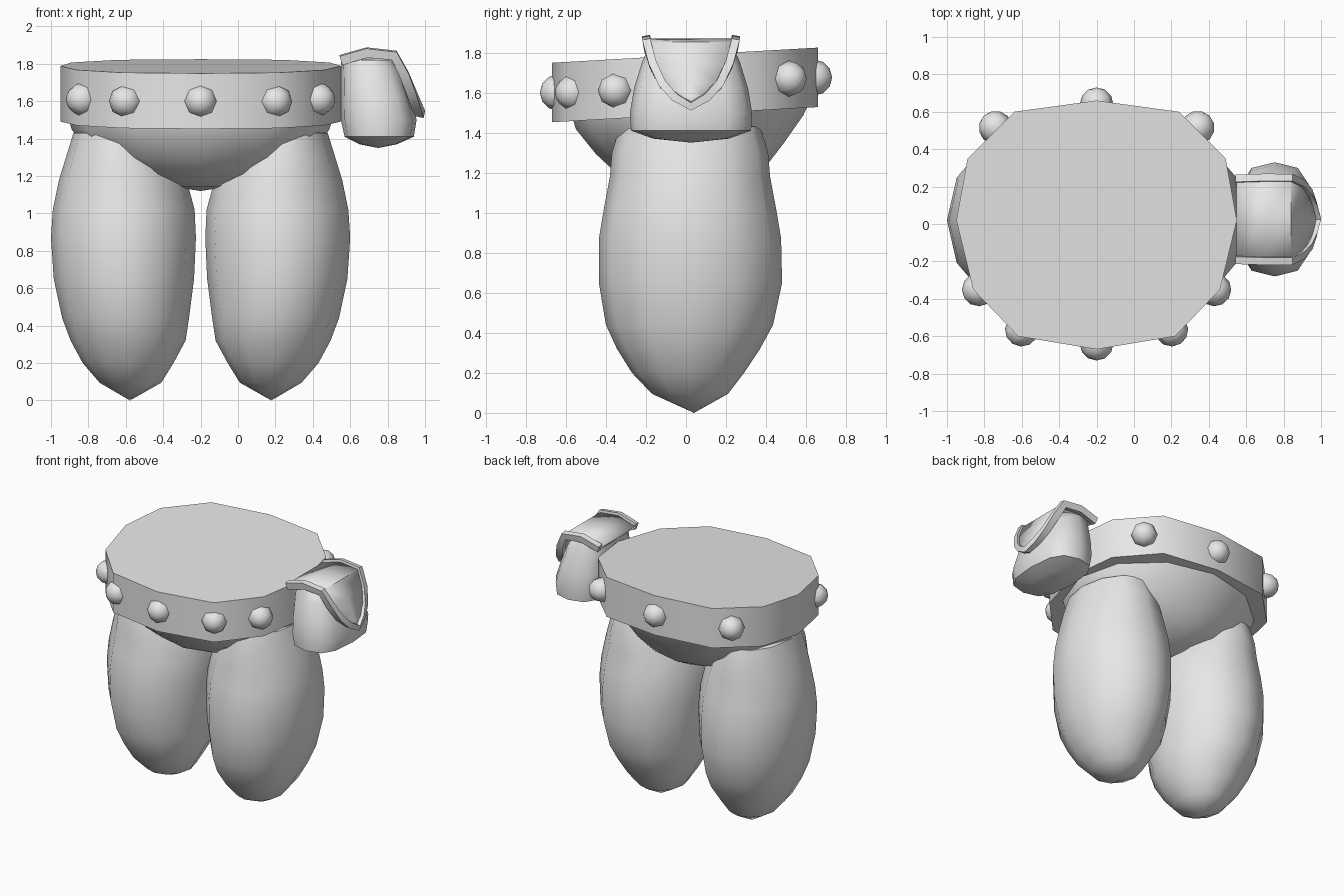
import bpy, bmesh, math
from mathutils import Vector

cube = bpy.data.objects.get("Cube")
if cube:
    bpy.data.objects.remove(cube, do_unlink=True)

grey = bpy.data.materials.new("plain grey")
grey.use_nodes = True
grey.diffuse_color = (0.8, 0.8, 0.8, 1)
grey.node_tree.nodes["Principled BSDF"].inputs["Base Color"].default_value = (0.8, 0.8, 0.8, 1)

MID = -0.2   # the body is symmetric about this x


def finish(name, bm, angle=50):
    bmesh.ops.recalc_face_normals(bm, faces=bm.faces)
    mesh = bpy.data.meshes.new(name)
    bm.to_mesh(mesh)
    bm.free()
    ob = bpy.data.objects.new(name, mesh)
    bpy.context.collection.objects.link(ob)
    mesh.materials.append(grey)
    bpy.ops.object.select_all(action='DESELECT')
    ob.select_set(True)
    bpy.context.view_layer.objects.active = ob
    bpy.ops.object.shade_smooth_by_angle(angle=math.radians(angle))
    return ob


def loft(name, rings, tips=(None, None), angle=50):
    """Skin a list of rings; each end closes to a tip point or a flat cap."""
    bm = bmesh.new()
    loops = [[bm.verts.new(p) for p in ring] for ring in rings]
    n = len(loops[0])
    for a, b in zip(loops, loops[1:]):
        for i in range(n):
            j = (i + 1) % n
            bm.faces.new((a[i], a[j], b[j], b[i]))
    for loop, tip in zip((loops[0], loops[-1]), tips):
        if tip is None:
            bm.faces.new(loop)
        else:
            t = bm.verts.new(tip)
            for i in range(n):
                bm.faces.new((loop[i], loop[(i + 1) % n], t))
    return finish(name, bm, angle)


def oval(x0, x1, y0, y1, z, tilt=0.0, square=1.0, n=12):
    """Oval ring filling a box, optionally squared off and rising toward the back."""
    pts = []
    for i in range(n):
        a = math.tau * i / n
        c, s = math.cos(a), math.sin(a)
        u = math.copysign(abs(c) ** square, c)
        v = math.copysign(abs(s) ** square, s)
        y = (y0 + y1) / 2 + v * (y1 - y0) / 2
        pts.append(((x0 + x1) / 2 + u * (x1 - x0) / 2, y, z + tilt * y))
    return pts


# Belt: twelve-sided band, slightly higher at the back
half = [(0, -.67), (.42, -.6), (.66, -.35), (.75, .02), (.69, .35), (.44, .6), (0, .66)]
outline = half + [(-x, y) for x, y in half[-2:0:-1]]
loft("belt", [[(MID + x, y, z + 0.057 * y) for x, y in outline] for z in (1.49, 1.787)])

# Hips: bowl under the belt that narrows to the crotch
loft("hips", [
    oval(-.91, .51, -.57, .62, 1.52, .06),
    oval(-.89, .49, -.55, .585, 1.45, .06),
    oval(-.8, .4, -.45, .49, 1.32, .06),
    oval(-.62, .22, -.36, .40, 1.22, .03),
    oval(-.36, -.04, -.2, .24, 1.145),
], (None, (MID, .02, 1.12)))

# Legs: z, outer and inner distance from the middle, front and back
leg = [(.095, .54, .21, -.17, .21), (.2, .63, .145, -.27, .29), (.32, .695, .08, -.345, .37),
       (.44, .74, .062, -.4, .435), (.65, .785, .035, -.435, .48), (.87, .8, .025, -.435, .475),
       (1.02, .79, .032, -.41, .45), (1.18, .757, .075, -.38, .42), (1.3, .72, .14, -.37, .41),
       (1.43, .68, .2, -.33, .37)]
for side, name in ((1, "left_leg"), (-1, "right_leg")):
    loft(name, [oval(MID + side * i, MID + side * o, f, b, z) for z, o, i, f, b in leg],
         ((MID + side * .378, .04, 0), (MID + side * .42, .02, 1.5)))


# Studs: faceted domes with the pole pointing outward
def stud(name, x, y, z):
    bm = bmesh.new()
    bmesh.ops.create_uvsphere(bm, u_segments=8, v_segments=6, radius=.09)
    turn = Vector((x, y * 1.1, 0)).to_track_quat('Z', 'Y')
    for v in bm.verts:
        v.co = turn @ v.co + Vector((MID + x, y, z))
    finish(name, bm)


for name, x, y, z in (("front_stud", 0, -.64, 1.6), ("front_side_stud", .4, -.565, 1.6),
                      ("side_stud", .63, -.35, 1.61), ("back_stud", 0, .64, 1.675),
                      ("back_side_stud", .54, .515, 1.67)):
    stud(name, x, y, z)
    if x:
        stud(name + "_mirrored", -x, y, z)

# Pouch: squared sack on the left of the belt
PY = .025
pouch = [(1.37, .65, .85, .19), (1.41, .57, .94, .3), (1.5, .55, .955, .305),
         (1.62, .55, .92, .285), (1.75, .55, .875, .245), (1.82, .55, .83, .215)]
loft("pouch", [oval(x0, x1, PY - w, PY + w, z, 0, .72) for z, x0, x1, w in pouch],
     ((.75, PY, 1.35), (.69, PY, 1.845)))

# Flap: tongue folded over the pouch, ending in a point
flap = [(.55, 1.82, .215), (.69, 1.86, .22), (.835, 1.845, .22),
        (.89, 1.74, .19), (.93, 1.64, .14), (.955, 1.575, .075)]
tip = (.972, PY, 1.535)
bm = bmesh.new()
rows = [[bm.verts.new((x, PY + s * w, z)) for s in (-1, 0, 1)] for x, z, w in flap]
for a, b in zip(rows, rows[1:]):
    for i in (0, 1):
        bm.faces.new((a[i], a[i + 1], b[i + 1], b[i]))
end = bm.verts.new(tip)
for i in (0, 1):
    bm.faces.new((rows[-1][i], rows[-1][i + 1], end))
flap_ob = finish("pouch_flap", bm)
thick = flap_ob.modifiers.new("thickness", 'SOLIDIFY')
thick.thickness = .02
thick.offset = 0

# Flap trim: square strip swept around the flap edge
path = ([(x, PY - w, z) for x, z, w in flap] + [tip]
        + [(x, PY + w, z) for x, z, w in reversed(flap)])
rings = []
for i, p in enumerate(path):
    p = Vector(p)
    along = (Vector(path[min(i + 1, len(path) - 1)]) - Vector(path[max(i - 1, 0)])).normalized()
    out = p - Vector((.68, PY, 1.6))
    out.y *= .2
    out = (out - along * out.dot(along)).normalized()
    across = along.cross(out)
    rings.append([p + out * h + across * w
                  for h, w in ((-.025, -.02), (.025, -.02), (.025, .02), (-.025, .02))])
loft("flap_trim", rings, angle=30)
